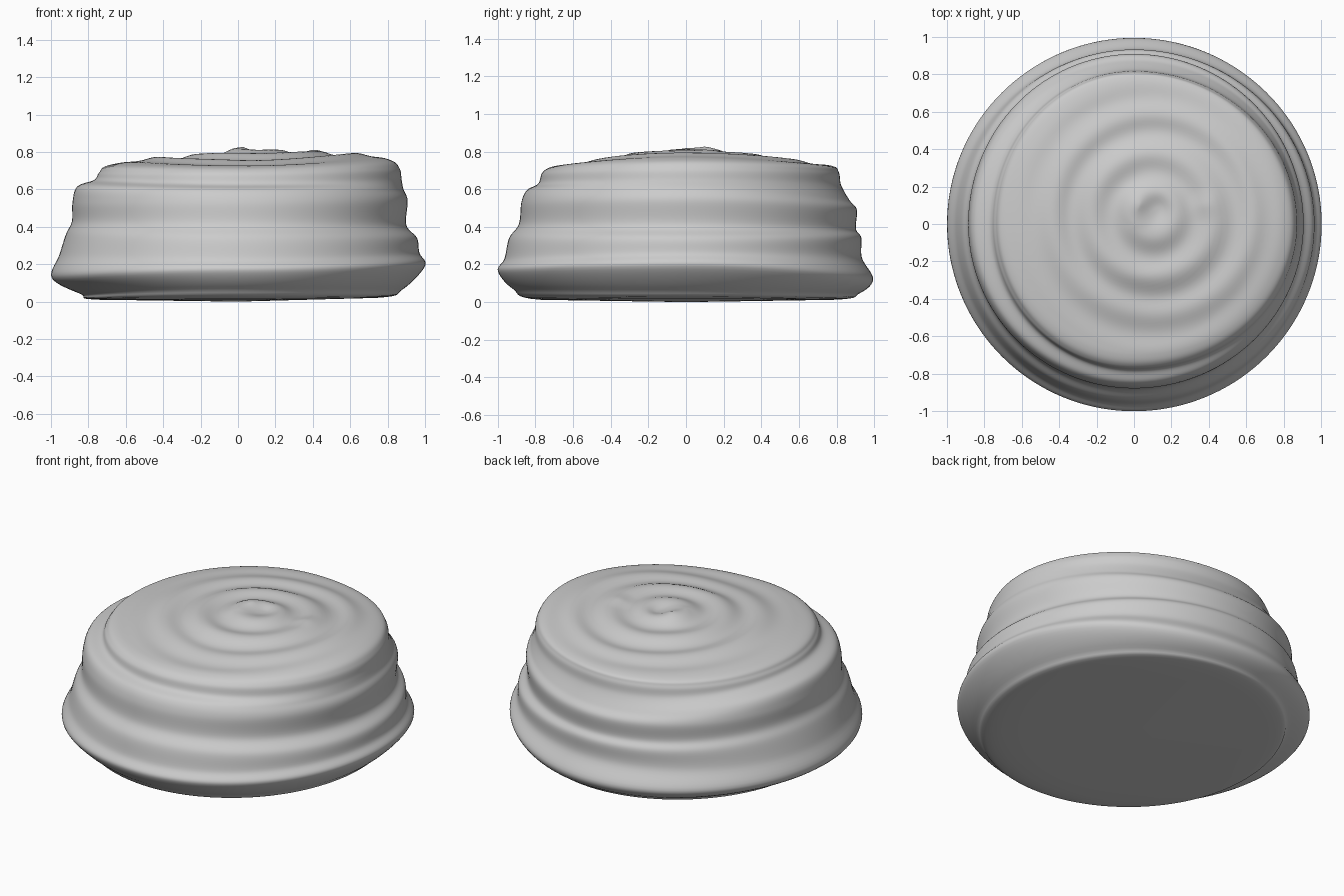
import bpy, bmesh
from math import sin, cos, pi, tau, hypot, atan2, floor

if "Cube" in bpy.data.objects:
    bpy.data.objects.remove(bpy.data.objects["Cube"])

# Outline (radius, height) from base rim to inner top: right, back, left, front
right = [(.74, .02), (.88, .065), (1.0, .19), (.97, .26), (.957, .34), (.90, .41), (.907, .54),
         (.885, .60), (.875, .65), (.865, .71), (.82, .755), (.68, .782), (.3, .80)]
back = [(.78, .012), (.92, .045), (.995, .12), (.935, .235), (.932, .34), (.903, .39), (.908, .49),
        (.87, .54), (.825, .62), (.812, .69), (.77, .725), (.55, .75), (.28, .785)]
left = [(.74, .01), (.84, .04), (.995, .125), (.955, .25), (.92, .36), (.888, .43), (.885, .53),
        (.86, .615), (.77, .65), (.742, .69), (.69, .73), (.45, .765), (.25, .775)]
front = [(.77, .012), (.92, .07), (1.0, .165), (.965, .23), (.94, .34), (.888, .415), (.875, .53),
         (.845, .595), (.785, .63), (.762, .69), (.70, .722), (.55, .735), (.28, .782)]
profiles = [right, back, left, front]


def catmull(a, b, c, d, t):
    return 0.5 * (2 * b + (c - a) * t + (2 * a - 5 * b + 4 * c - d) * t * t
                  + (3 * b - a - 3 * c + d) * t ** 3)


def outline_at(angle):
    s = angle / (pi / 2)
    i, t = int(floor(s)), s - floor(s)
    t = t * t * (3 - 2 * t)
    pa, pb = profiles[i % 4], profiles[(i + 1) % 4]
    pts = [(a[0] + (b[0] - a[0]) * t, a[1] + (b[1] - a[1]) * t) for a, b in zip(pa, pb)]
    return [(0, 0)] + pts + [(0, .805)]


def swirl(x, y, r):
    # Soft raised rings winding around a slightly offset centre
    dx, dy = x - .12, y - .08
    d = hypot(dx, dy)
    fade = max(0, min(1, (.78 - d) / .3)) * max(0, min(1, (.8 - r) / .15))
    wind = min(1, d / .15) * .35 * sin(atan2(dy, dx) + .6)
    z = .011 * fade * cos(tau * (d - .33) / .215 + wind * tau * .5)
    z += .022 * max(0, 1 - hypot(x - .03, y - .1) / .13) ** 1.5
    z += .012 * max(0, 1 - hypot(x - .38, y - .1) / .1) ** 1.5
    return z


SEG, SUB = 144, 7
bm = bmesh.new()
columns = []
for k in range(SEG):
    ang = tau * k / SEG
    p = outline_at(ang)
    col = []
    for i in range(len(p) - 1):
        a = p[i - 1] if i else p[0]
        d = p[i + 2] if i + 2 < len(p) else p[-1]
        n = SUB * 2 if i >= 11 else SUB
        for j in range(n):
            if i == 0 and j == 0:
                continue
            t = j / n
            if i in (0, len(p) - 2):
                r = p[i][0] + (p[i + 1][0] - p[i][0]) * t
                z = p[i][1] + (p[i + 1][1] - p[i][1]) * t
            else:
                r = catmull(a[0], p[i][0], p[i + 1][0], d[0], t)
                z = catmull(a[1], p[i][1], p[i + 1][1], d[1], t)
            x, y = r * cos(ang), r * sin(ang)
            if z > .6:
                z += swirl(x, y, r)
            col.append(bm.verts.new((x, y, max(0, z))))
    columns.append(col)

bottom = bm.verts.new((0, 0, 0))
top = bm.verts.new((0, 0, .805 + swirl(0, 0, 0)))
for k in range(SEG):
    a, b = columns[k], columns[(k + 1) % SEG]
    bm.faces.new((bottom, b[0], a[0]))
    bm.faces.new((top, a[-1], b[-1]))
    for j in range(len(a) - 1):
        bm.faces.new((a[j], b[j], b[j + 1], a[j + 1]))
bmesh.ops.recalc_face_normals(bm, faces=bm.faces)
for f in bm.faces:
    f.smooth = True

# Swirled, tiered body
mesh = bpy.data.meshes.new("swirled_body")
bm.to_mesh(mesh)
bm.free()
body = bpy.data.objects.new("swirled_body", mesh)
bpy.context.collection.objects.link(body)
